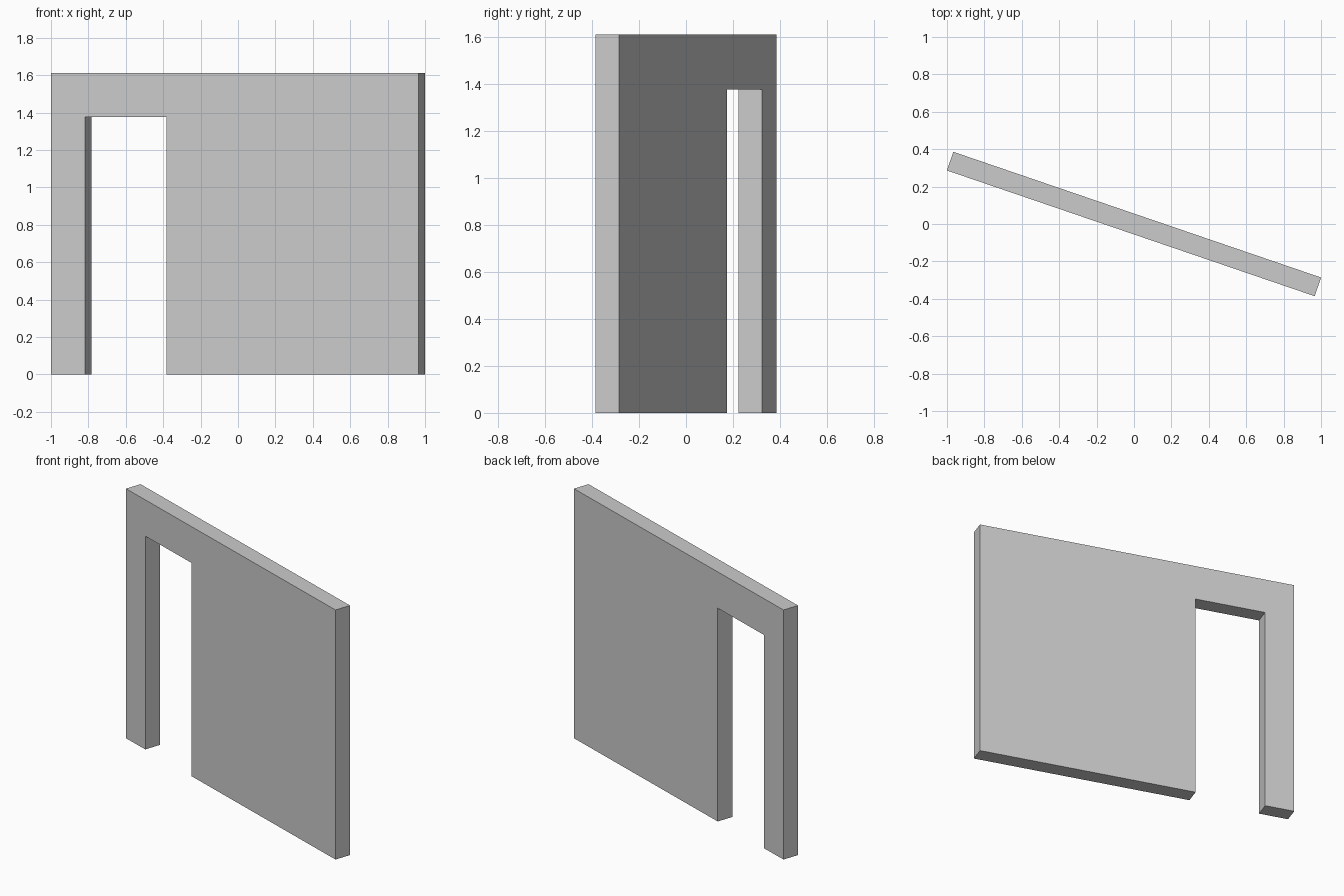
import bpy, bmesh, math
from mathutils import Matrix

cube = bpy.data.objects.get("Cube")
if cube:
    bpy.data.objects.remove(cube, do_unlink=True)

# Wall dimensions, measured along its own length
LENGTH, THICK, HEIGHT = 2.078, 0.1055, 1.61
DOOR_START, DOOR_END, DOOR_TOP = 0.192, 0.652, 1.376
ANGLE = math.radians(-18.87)

# Plain grey finish
grey = bpy.data.materials.new("plain grey")
grey.use_nodes = True
colour = (0.6, 0.6, 0.6, 1)
grey.diffuse_color = colour
grey.node_tree.nodes["Principled BSDF"].inputs["Base Color"].default_value = colour

# Wall outline with a doorway notch, extruded through its thickness
outline = [(0, 0), (DOOR_START, 0), (DOOR_START, DOOR_TOP), (DOOR_END, DOOR_TOP),
           (DOOR_END, 0), (LENGTH, 0), (LENGTH, HEIGHT), (0, HEIGHT)]
bm = bmesh.new()
face = bm.faces.new([bm.verts.new((s - LENGTH / 2, -THICK / 2, z)) for s, z in outline])
extruded = bmesh.ops.extrude_face_region(bm, geom=[face])["geom"]
back = [v for v in extruded if isinstance(v, bmesh.types.BMVert)]
bmesh.ops.translate(bm, verts=back, vec=(0, THICK, 0))
bmesh.ops.recalc_face_normals(bm, faces=bm.faces)

# Turn the wall to its diagonal position
bm.transform(Matrix.Rotation(ANGLE, 4, 'Z'))
mesh = bpy.data.meshes.new("wall_with_doorway")
bm.to_mesh(mesh)
bm.free()
mesh.materials.append(grey)
wall = bpy.data.objects.new("wall_with_doorway", mesh)
bpy.context.collection.objects.link(wall)
